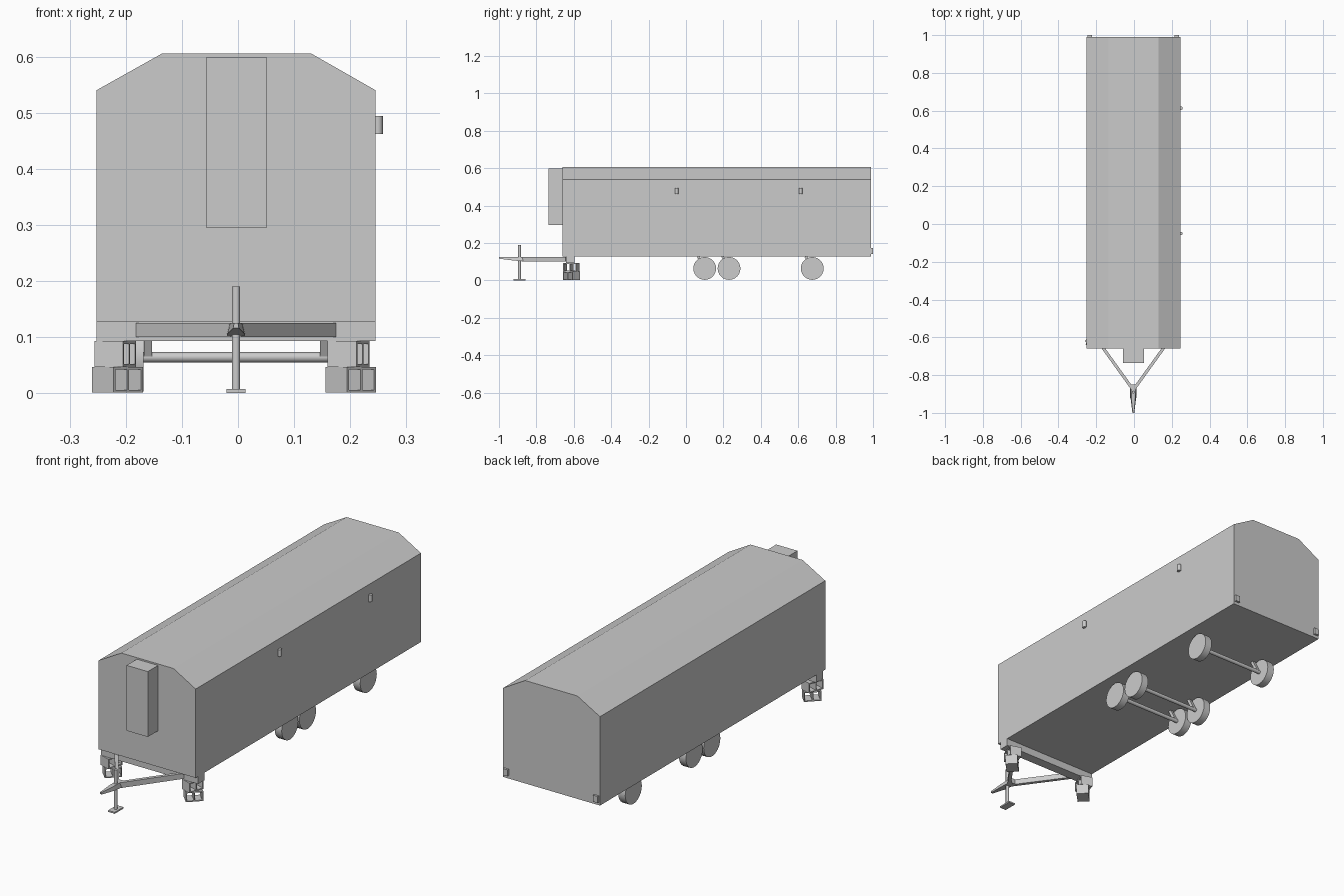
import bpy, bmesh
from math import radians
from mathutils import Vector, Matrix

if "Cube" in bpy.data.objects:
    bpy.data.objects.remove(bpy.data.objects["Cube"])

CX = -0.0035  # centre line of the trailer

grey = bpy.data.materials.new("light_grey")
grey.use_nodes = True
grey.diffuse_color = (0.6, 0.6, 0.6, 1)
grey.node_tree.nodes["Principled BSDF"].inputs["Base Color"].default_value = (0.6, 0.6, 0.6, 1)


def finish(name, bm, smooth=False):
    bmesh.ops.recalc_face_normals(bm, faces=bm.faces[:])
    mesh = bpy.data.meshes.new(name)
    bm.to_mesh(mesh)
    bm.free()
    mesh.materials.append(grey)
    obj = bpy.data.objects.new(name, mesh)
    bpy.context.collection.objects.link(obj)
    if smooth:
        bpy.ops.object.select_all(action='DESELECT')
        obj.select_set(True)
        bpy.context.view_layer.objects.active = obj
        bpy.ops.object.shade_smooth_by_angle(angle=radians(40))
    return obj


def add_box(bm, centre, size):
    mat = Matrix.Translation(centre) @ Matrix.Diagonal((*size, 1))
    bmesh.ops.create_cube(bm, size=1, matrix=mat)


def box(name, x, y, z):
    """Box given by its (low, high) range on each axis."""
    bm = bmesh.new()
    spans = (x, y, z)
    add_box(bm, [(a + b) / 2 for a, b in spans], [b - a for a, b in spans])
    return finish(name, bm)


def bar(name, start, end, width, height):
    """Rectangular bar between two points."""
    start, end = Vector(start), Vector(end)
    d = end - start
    bm = bmesh.new()
    add_box(bm, (0, 0, 0), (width, height, d.length))
    turn = d.to_track_quat('Z', 'Y').to_matrix().to_4x4()
    bm.transform(Matrix.Translation((start + end) / 2) @ turn)
    return finish(name, bm)


def rod(name, start, end, radius, sides=24, smooth=True):
    start, end = Vector(start), Vector(end)
    d = end - start
    bm = bmesh.new()
    turn = d.to_track_quat('Z', 'Y').to_matrix().to_4x4()
    bmesh.ops.create_cone(bm, cap_ends=True, segments=sides, radius1=radius,
                          radius2=radius, depth=d.length,
                          matrix=Matrix.Translation((start + end) / 2) @ turn)
    return finish(name, bm, smooth)


def loft(name, rings):
    """Skin a chain of matching cross-sections and cap both ends."""
    bm = bmesh.new()
    loops = [[bm.verts.new(p) for p in ring] for ring in rings]
    n = len(loops[0])
    for a, b in zip(loops, loops[1:]):
        for i in range(n):
            j = (i + 1) % n
            bm.faces.new((a[i], a[j], b[j], b[i]))
    bm.faces.new(loops[0])
    bm.faces.new(loops[-1])
    return finish(name, bm)


def hollow_block(name, centre, yaw):
    """Building block with two through cells."""
    length, depth, height, wall = 0.074, 0.054, 0.046, 0.005
    bm = bmesh.new()
    for s in (-1, 1):
        add_box(bm, (0, 0, s * (height - wall) / 2), (length, depth, wall))
    for s in (-1, 0, 1):
        add_box(bm, (s * (length - wall) / 2, 0, 0), (wall, depth, height - 2 * wall))
    bm.transform(Matrix.Translation(centre) @ Matrix.Rotation(radians(yaw), 4, 'Z'))
    return finish(name, bm)


# Body shell with sloped roof edges
profile = [(-0.252, 0.128), (0.245, 0.128), (0.245, 0.54),
           (0.131, 0.605), (-0.136, 0.605), (-0.252, 0.54)]
loft("trailer_body", [[(x, y, z) for x, z in profile] for y in (-0.66, 0.99)])

# Cooling unit on the front wall and the beam under the front edge
box("front_unit", (-0.057, 0.052), (-0.735, -0.659), (0.295, 0.598))
box("front_cross_beam", (-0.252, 0.245), (-0.642, -0.595), (0.093, 0.129))

# Lamps on the left wall and the back wall
for i, y in enumerate((-0.05, 0.613)):
    rod(f"side_lamp_{i + 1}", (0.249, y, 0.462), (0.249, y, 0.494), 0.009)
for side, s in (("left", 1), ("right", -1)):
    x = CX + s * 0.231
    box(f"rear_lamp_{side}", (x - 0.012, x + 0.012), (0.989, 1.0), (0.142, 0.172))

# Axles, wheels and suspension arms
for i, y in enumerate((0.1, 0.23, 0.675)):
    rod(f"axle_{i + 1}", (CX - 0.17, y, 0.064), (CX + 0.17, y, 0.064), 0.009, 16)
    for side, s in (("left", 1), ("right", -1)):
        rod(f"wheel_{side}_{i + 1}", (CX + s * 0.1645, y, 0.064),
            (CX + s * 0.2, y, 0.064), 0.061, 24)
        bar(f"suspension_arm_{side}_{i + 1}", (CX + s * 0.157, y, 0.064),
            (CX + s * 0.157, y - 0.035, 0.129), 0.014, 0.014)

# Stacked blocks under the front corners
for side, x in (("left", 0.201), ("right", -0.215)):
    hollow_block(f"lower_block_{side}", (x, -0.613, 0.024), 45)
    hollow_block(f"upper_block_{side}", (x - 0.004, -0.613, 0.07), 72)

# Drawbar frame
for side, s in (("left", 1), ("right", -1)):
    bar(f"drawbar_{side}", (CX + s * 0.172, -0.64, 0.1125),
        (CX + s * 0.003, -0.875, 0.1125), 0.016, 0.025)


def coupler_ring(y, half, low):
    return [(CX - half, y, low), (CX + half, y, low),
            (CX + half * 0.7, y, 0.125), (CX - half * 0.7, y, 0.125)]


# Tapered coupler at the tip
loft("coupler", [coupler_ring(-0.85, 0.017, 0.101),
                 coupler_ring(-0.92, 0.015, 0.106),
                 coupler_ring(-1.0, 0.005, 0.116)])

# Parking jack
rod("jack_post", (CX, -0.89, 0.004), (CX, -0.89, 0.19), 0.0075, 16)
box("jack_foot", (CX - 0.017, CX + 0.017), (-0.922, -0.858), (0, 0.007))
